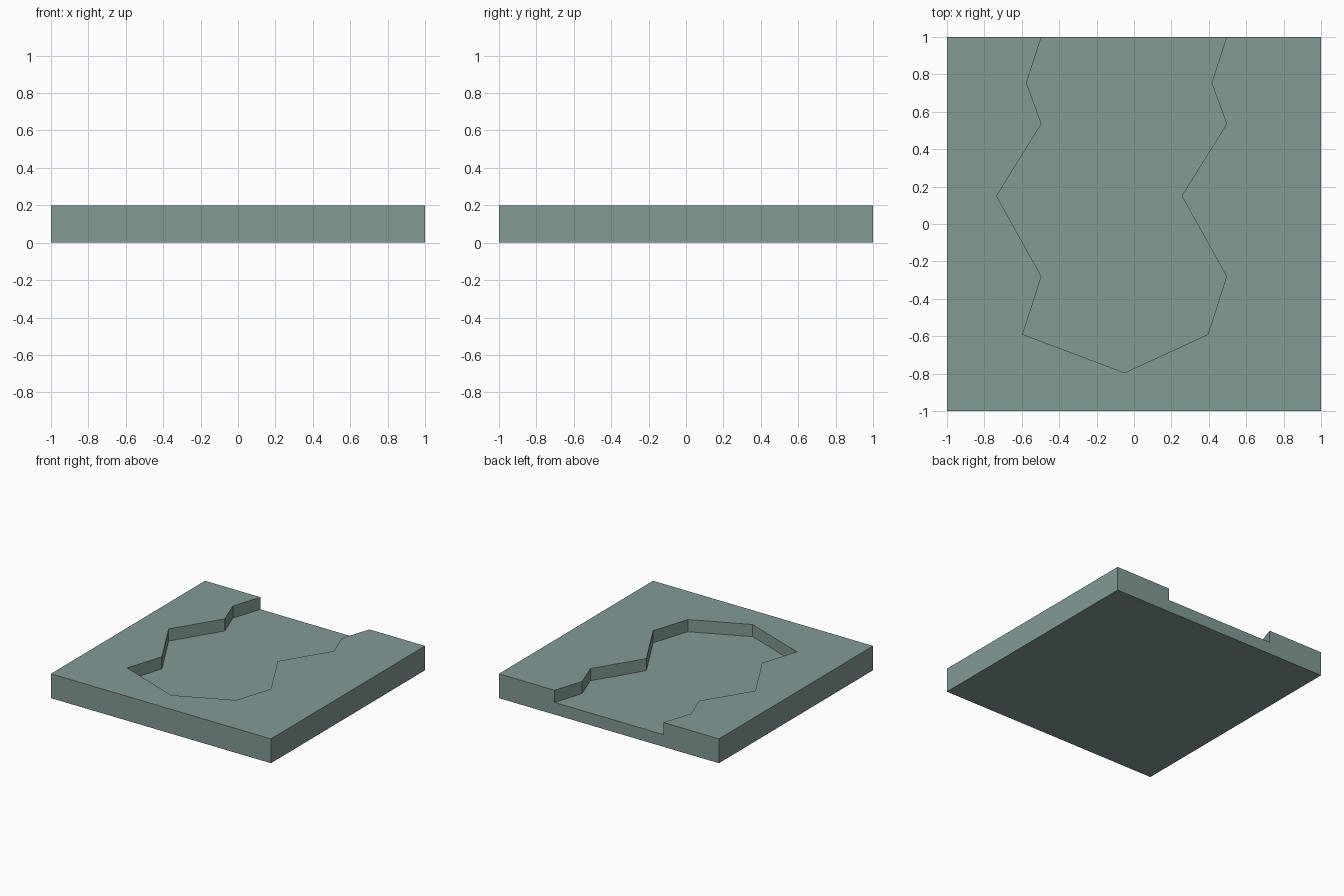
import bpy
import bmesh

default_cube = bpy.data.objects.get("Cube")
if default_cube:
    bpy.data.objects.remove(default_cube, do_unlink=True)

HALF, HEIGHT, FLOOR = 1.0, 0.2, 0.1

# Colour
stone = bpy.data.materials.new("grey_green_stone")
stone.use_nodes = True
colour = (0.225, 0.325, 0.305, 1)
stone.diffuse_color = colour
stone.node_tree.nodes["Principled BSDF"].inputs["Base Color"].default_value = colour


def prism(name, outline, bottom, top):
    """Extrude a flat counter-clockwise outline from bottom to top."""
    bm = bmesh.new()
    base = bm.faces.new([bm.verts.new((x, y, bottom)) for x, y in outline])
    side = bmesh.ops.extrude_face_region(bm, geom=[base], use_keep_orig=True)
    verts = [v for v in side["geom"] if isinstance(v, bmesh.types.BMVert)]
    bmesh.ops.translate(bm, verts=verts, vec=(0, 0, top - bottom))
    bmesh.ops.recalc_face_normals(bm, faces=bm.faces)
    mesh = bpy.data.meshes.new(name)
    bm.to_mesh(mesh)
    bm.free()
    mesh.materials.append(stone)
    obj = bpy.data.objects.new(name, mesh)
    bpy.context.collection.objects.link(obj)
    return obj


# Square slab
slab = prism("slab", [(-HALF, -HALF), (HALF, -HALF), (HALF, HALF), (-HALF, HALF)], 0, HEIGHT)

# Zigzag channel: both banks share one wandering line, closed by a blunt point
bank = [(0.495, 1.1), (0.495, 1.0), (0.415, 0.755), (0.495, 0.535),
        (0.255, 0.15), (0.495, -0.28), (0.395, -0.59)]
WIDTH = 0.99
left_bank = bank[::-1]
right_bank = [(x - WIDTH, y) for x, y in bank]
channel = prism("channel_cutter", [(-0.05, -0.795)] + left_bank + right_bank, FLOOR, HEIGHT + 0.1)
channel.hide_render = True

# Sink the channel into the slab, open at the back
cut = slab.modifiers.new("channel", 'BOOLEAN')
cut.operation = 'DIFFERENCE'
cut.solver = 'EXACT'
cut.object = channel
bpy.context.view_layer.objects.active = slab
slab.select_set(True)
bpy.ops.object.modifier_apply(modifier=cut.name)
bpy.data.objects.remove(channel, do_unlink=True)
